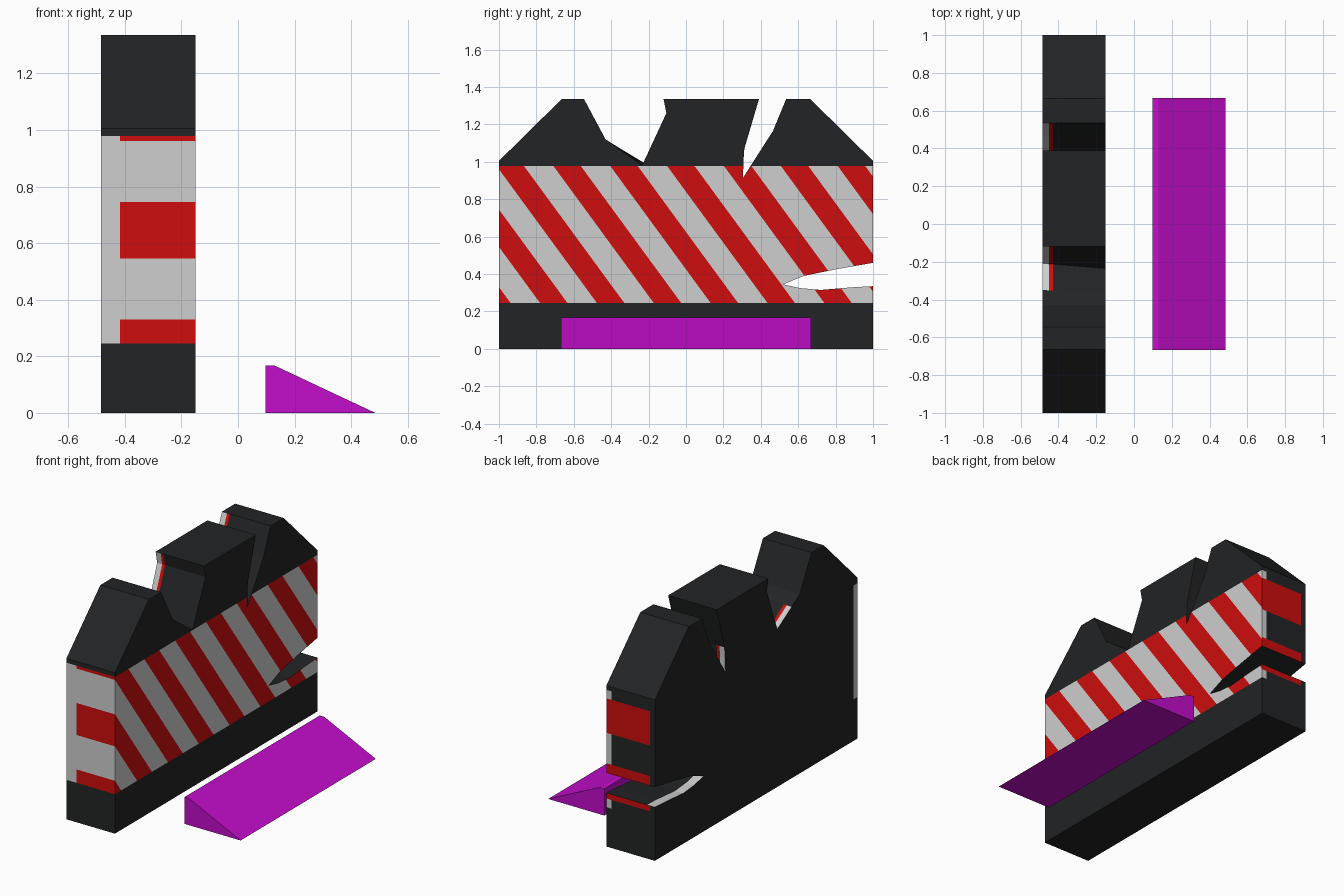
import bpy, bmesh
from mathutils import Vector

if "Cube" in bpy.data.objects:
    bpy.data.objects.remove(bpy.data.objects["Cube"])


def material(name, rgb):
    m = bpy.data.materials.new(name)
    m.diffuse_color = (*rgb, 1)
    m.use_nodes = True
    m.node_tree.nodes["Principled BSDF"].inputs["Base Color"].default_value = m.diffuse_color
    return m


BLACK, WHITE, RED = 0, 1, 2
wall_mats = [material("charcoal", (0.016, 0.017, 0.018)),
             material("light_grey", (0.62, 0.62, 0.62)),
             material("red", (0.62, 0.004, 0.004))]
purple = material("purple", (0.55, 0.004, 0.6))


def prism(ring_a, ring_b):
    """Solid between two matching outlines."""
    bm = bmesh.new()
    a = [bm.verts.new(p) for p in ring_a]
    b = [bm.verts.new(p) for p in ring_b]
    bm.faces.new(a)
    bm.faces.new(b[::-1])
    n = len(a)
    for i in range(n):
        j = (i + 1) % n
        bm.faces.new((a[j], a[i], b[i], b[j]))
    bmesh.ops.recalc_face_normals(bm, faces=bm.faces[:])
    bm.normal_update()
    return bm


def finish(bm, name, mats):
    me = bpy.data.meshes.new(name)
    bm.to_mesh(me)
    bm.free()
    for m in mats:
        me.materials.append(m)
    ob = bpy.data.objects.new(name, me)
    bpy.context.collection.objects.link(ob)
    return ob


def cut(bm, pick, co, no):
    """Slice only the picked faces along a plane."""
    faces = [f for f in bm.faces if pick(f)]
    edges = {e for f in faces for e in f.edges}
    verts = {v for f in faces for v in f.verts}
    bmesh.ops.bisect_plane(bm, geom=faces + list(edges) + list(verts), dist=1e-5,
                           plane_co=co, plane_no=Vector(no).normalized())
    bm.normal_update()


def mid(f):
    return f.calc_center_median()


# Broken barrier wall: side outline (y, z) with two notches and a crack
X0, X1 = -0.485, -0.15
outline = [(-1, 0), (1, 0), (1, 0.335), (0.9, 0.33), (0.72, 0.315), (0.61, 0.325),
           (0.52, 0.345), (0.63, 0.39), (0.8, 0.425), (1, 0.46),
           (1, 1.005), (0.665, 1.335), (0.535, 1.335), (0.465, 1.165), (0.305, 0.915),
           (0.307, 1.0), (0.312, 1.07), (0.39, 1.335), (-0.12, 1.335), (-0.105, 1.26),
           (-0.235, 0.98), (-0.36, 1.07), (-0.43, 1.12), (-0.545, 1.335),
           (-0.665, 1.335), (-1, 1.005)]
rear = {(-0.235, 0.98): (-0.208, 0.985), (-0.36, 1.07): (-0.35, 1.07)}
bm = prism([(X1, y, z) for y, z in outline],
           [(X0, *rear.get(p, p)) for p in outline])


def striped(f): return f.normal.x > 0.9
def front_end(f): return f.normal.y < -0.9 and mid(f).y < -0.99
def back_end(f): return f.normal.y > 0.9 and mid(f).y > 0.99
def rear_face(f): return f.normal.x < -0.9
def rear_strip(f): return rear_face(f) and mid(f).y < -0.96
def crack_floor(f): return f.normal.z > 0.5 and 0.3 < mid(f).z < 0.4


def notch(f):
    c = mid(f)
    if abs(c.y) > 0.6 or c.z < 0.9 or abs(f.normal.x) > 0.5:
        return False
    return f.normal.y < -0.3 or (f.normal.y > 0.3 and c.z < 1.08)


# Diagonal stripes on the main face
Z_LOW, Z_TOP = 0.246, 0.978
SLOPE, PERIOD, START, BAND = 1.365, 0.415, 0.545, 0.2
for z in (Z_LOW, Z_TOP):
    for pick in (striped, front_end, back_end):
        cut(bm, pick, (0, 0, z), (0, 0, 1))


def in_band(f): return striped(f) and Z_LOW < mid(f).z < Z_TOP


for k in range(-1, 10):
    for z in (START + k * PERIOD, START + k * PERIOD + BAND):
        cut(bm, in_band, (0, -1, z), (0, SLOPE, 1))

# Painted blocks wrapping on to both ends
front_blocks = [(0.246, 0.33), (0.545, 0.745), (0.96, 0.978)]
back_blocks = [(0.30, 0.335), (0.455, 0.52), (0.71, 0.925)]
for pick, blocks, xs in ((front_end, front_blocks, [-0.417]),
                         (back_end, back_blocks, [-0.45, -0.185])):
    for z in {z for b in blocks for z in b}:
        cut(bm, pick, (0, 0, z), (0, 0, 1))
    for x in xs:
        cut(bm, pick, (x, 0, 0), (1, 0, 0))

# Paint edges on the rear face, notch walls and crack floor
cut(bm, rear_face, (0, -0.96, 0), (0, 1, 0))
for z in (0.26, 0.97):
    cut(bm, rear_strip, (0, 0, z), (0, 0, 1))
for x in (-0.45, -0.43):
    cut(bm, notch, (x, 0, 0), (1, 0, 0))
cut(bm, crack_floor, (-0.43, 0, 0), (1, 0, 0))


def within(z, blocks):
    return any(a < z < b for a, b in blocks)


def paint(f):
    c = mid(f)
    banded = Z_LOW < c.z < Z_TOP
    if striped(f) and banded:
        t = (c.z + SLOPE * (c.y + 1) - START) % PERIOD
        return RED if t < BAND else WHITE
    if front_end(f) and banded:
        return RED if c.x > -0.417 and within(c.z, front_blocks) else WHITE
    if back_end(f) and banded:
        if c.x > -0.45 and within(c.z, back_blocks):
            return RED
        return WHITE if c.x > -0.185 else BLACK
    if rear_strip(f) and 0.26 < c.z < 0.97:
        return WHITE
    if notch(f):
        return WHITE if c.x < -0.45 else RED if c.x < -0.43 else BLACK
    if crack_floor(f) and c.x < -0.43:
        return WHITE
    return BLACK


for f in bm.faces:
    f.material_index = paint(f)
finish(bm, "barrier_wall", wall_mats)

# Wedge ramp beside the wall
ramp = [(0.097, 0), (0.485, 0), (0.13, 0.167), (0.097, 0.167)]
finish(prism([(x, -0.667, z) for x, z in ramp],
             [(x, 0.667, z) for x, z in ramp]), "wedge_ramp", [purple])
